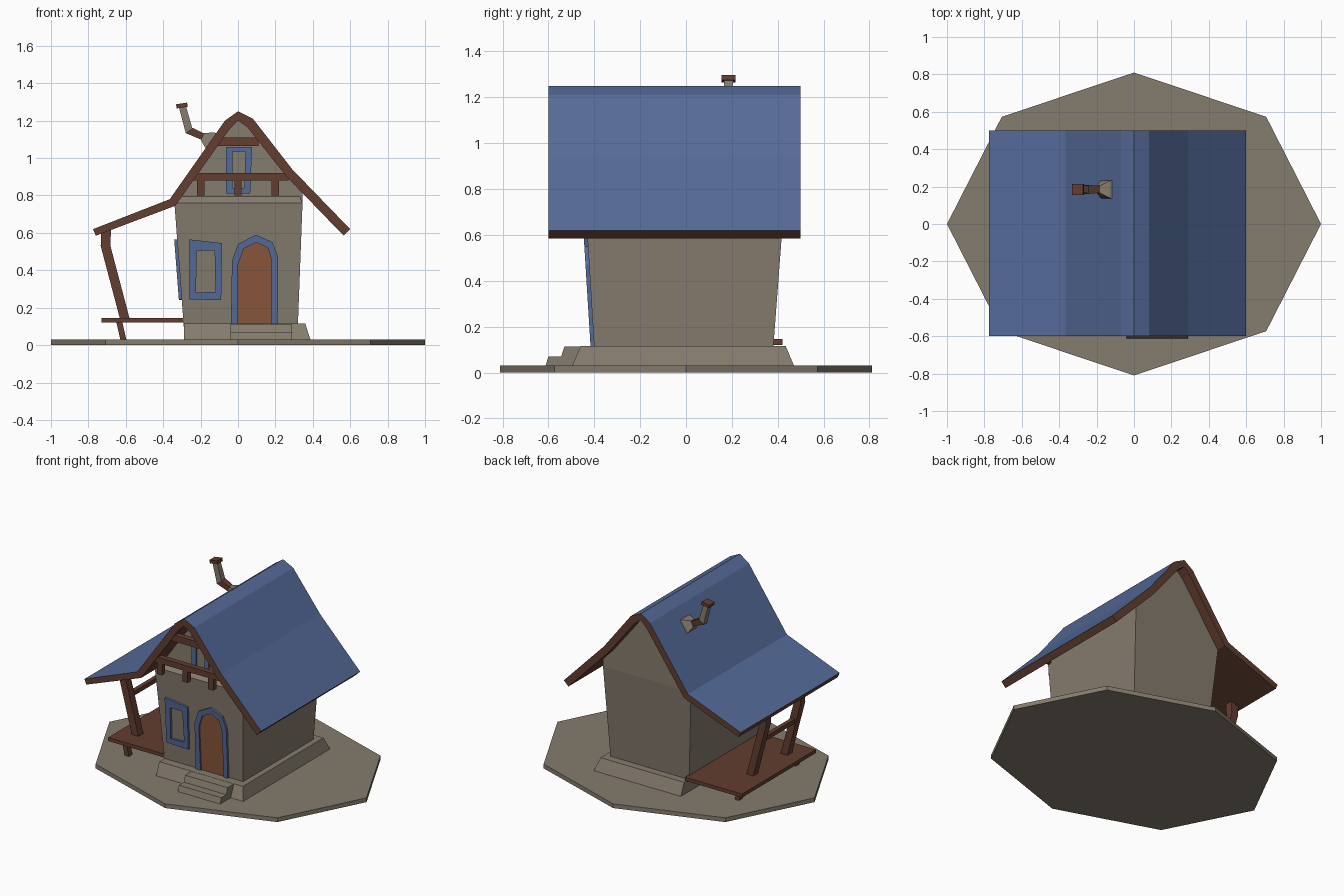
import bpy, bmesh, math
from mathutils import Vector

cube = bpy.data.objects.get("Cube")
if cube:
    bpy.data.objects.remove(cube, do_unlink=True)


def material(name, rgb):
    m = bpy.data.materials.new(name)
    m.use_nodes = True
    m.diffuse_color = (*rgb, 1)
    m.node_tree.nodes["Principled BSDF"].inputs["Base Color"].default_value = (*rgb, 1)
    return m


STONE = material("stone grey", (0.235, 0.20, 0.153))
BLUE = material("slate blue", (0.09, 0.147, 0.32))
WOOD = material("dark wood", (0.122, 0.048, 0.03))
DOOR = material("door brown", (0.26, 0.10, 0.046))


def build(name, verts, faces, *mats):
    bm = bmesh.new()
    vs = [bm.verts.new(v) for v in verts]
    for f in faces:
        bm.faces.new([vs[i] for i in f])
    bmesh.ops.recalc_face_normals(bm, faces=bm.faces)
    me = bpy.data.meshes.new(name)
    bm.to_mesh(me)
    bm.free()
    for m in mats:
        me.materials.append(m)
    ob = bpy.data.objects.new(name, me)
    bpy.context.collection.objects.link(ob)
    return ob


def loft(name, rings, mat):
    """Closed solid through rings of equal point count."""
    n = len(rings[0])
    verts = [p for r in rings for p in r]
    faces = [list(range(n)), list(range(len(verts) - n, len(verts)))]
    for k in range(len(rings) - 1):
        for i in range(n):
            j = (i + 1) % n
            faces.append([k * n + i, k * n + j, k * n + n + j, k * n + n + i])
    return build(name, verts, faces, mat)


def rect(x0, x1, y0, y1, z):
    return [(x0, y0, z), (x1, y0, z), (x1, y1, z), (x0, y1, z)]


def box(name, x0, x1, y0, y1, z0, z1, mat):
    return loft(name, [rect(x0, x1, y0, y1, z0), rect(x0, x1, y0, y1, z1)], mat)


def prism(name, pts, y0, y1, mat):
    return loft(name, [[(x, y, z) for x, z in pts] for y in (y0, y1)], mat)


# Wall surfaces: (across, height, outward distance) to a point
def front_wall(u, v, d):
    return (u, -0.40 - (v - 0.11) * 0.062 - d, v)


def side_wall(u, v, d):
    return (-0.29 - (v - 0.11) * 0.077 - d, u, v)


def gable_wall(u, v, d):
    return (u, -0.41 - d, v)


def frame(name, outer, inner, wall, closed=True, depth=0.016):
    n = len(outer)
    verts = [wall(u, v, d) for d in (depth, -0.01) for loop in (outer, inner) for u, v in loop]
    faces = []
    for i in range(n if closed else n - 1):
        j = (i + 1) % n
        for a, b in ((0, n), (n, 3 * n), (3 * n, 2 * n), (2 * n, 0)):
            faces.append([a + i, a + j, b + j, b + i])
    if not closed:
        faces += [[e, n + e, 3 * n + e, 2 * n + e] for e in (0, n - 1)]
    return build(name, verts, faces, BLUE)


# Ground slab, foundation and steps
ring = [(math.cos(i * math.pi / 4), 0.81 * math.sin(i * math.pi / 4)) for i in range(8)]
loft("ground_slab", [[(x, y, z) for x, y in ring] for z in (0, 0.03)], STONE)
loft("foundation", [rect(-0.29, 0.39, -0.50, 0.475, 0.02),
                    rect(-0.29, 0.36, -0.46, 0.435, 0.115)], STONE)
loft("lower_step", [rect(-0.04, 0.29, -0.615, -0.45, 0.02),
                    rect(-0.04, 0.29, -0.60, -0.45, 0.07)], STONE)
loft("upper_step", [rect(-0.04, 0.29, -0.56, -0.42, 0.02),
                    rect(-0.04, 0.29, -0.53, -0.42, 0.114)], STONE)

# House walls, flaring upward, with a ledge under the gable
loft("walls", [rect(-0.29, 0.32, -0.40, 0.38, 0.10),
               rect(-0.34, 0.345, -0.44, 0.43, 0.76)], STONE)
loft("gable_ledge", [rect(-0.335, 0.345, -0.44, 0.42, 0.76),
                     rect(-0.32, 0.33, -0.41, 0.42, 0.795)], STONE)
prism("gable", [(-0.34, 0.76), (0.345, 0.76), (0.345, 0.83), (0.275, 0.92),
                (0.06, 1.18), (0, 1.22), (-0.06, 1.17)], -0.41, 0.43, STONE)

# Roof: blue on the upper faces, wood on edges and underside
outer = [(-0.775, 0.62), (-0.365, 0.78), (-0.07, 1.20), (0, 1.25),
         (0.08, 1.21), (0.29, 0.94), (0.60, 0.62)]
inner = [(-0.76, 0.585), (-0.335, 0.745), (-0.045, 1.155), (0, 1.2),
         (0.05, 1.165), (0.26, 0.90), (0.565, 0.585)]
n = len(outer)
verts = [(x, y, z) for y in (-0.6, 0.5) for x, z in outer + inner]
faces = []
for i in range(n - 1):
    for s in (0, n):
        faces.append([s + i, s + i + 1, s + i + 1 + 2 * n, s + i + 2 * n])
    for s in (0, 2 * n):
        faces.append([s + i, s + i + 1, s + n + i + 1, s + n + i])
faces += [[e, n + e, 3 * n + e, 2 * n + e] for e in (0, n - 1)]
roof = build("roof", verts, faces, WOOD, BLUE)
for p in roof.data.polygons:
    p.material_index = 1 if p.normal.z > 0.2 else 0

# Gable timbers between the front rafters
box("gable_beam", -0.26, 0.27, -0.59, -0.55, 0.88, 0.92, WOOD)
box("collar_beam", -0.11, 0.11, -0.59, -0.55, 1.065, 1.11, WOOD)
for i, x in enumerate((-0.2, 0, 0.2)):
    box(f"gable_stud_{i + 1}", x - 0.02, x + 0.02, -0.588, -0.552, 0.80, 0.885, WOOD)

# Windows
frame("front_window_frame", [(-0.26, 0.565), (-0.085, 0.545), (-0.09, 0.24), (-0.26, 0.245)],
      [(-0.22, 0.505), (-0.125, 0.505), (-0.12, 0.285), (-0.225, 0.28)], front_wall)
frame("side_window_frame", [(-0.31, 0.565), (-0.13, 0.555), (-0.13, 0.24), (-0.31, 0.245)],
      [(-0.27, 0.505), (-0.17, 0.505), (-0.17, 0.285), (-0.27, 0.28)], side_wall)
frame("gable_window_frame", [(-0.065, 1.06), (0.075, 1.06), (0.065, 0.81), (-0.065, 0.81)],
      [(-0.03, 1.035), (0.04, 1.035), (0.035, 0.84), (-0.03, 0.84)], gable_wall)

# Door and arched surround
arch_out = [(-0.038, 0.115), (-0.032, 0.45), (0.0, 0.54), (0.095, 0.59),
            (0.185, 0.55), (0.215, 0.47), (0.212, 0.115)]
arch_in = [(0.0, 0.115), (0.0, 0.43), (0.03, 0.515), (0.1, 0.55),
           (0.16, 0.52), (0.18, 0.45), (0.18, 0.115)]
frame("door_frame", arch_out, arch_in, front_wall, closed=False)
loft("door", [[front_wall(u, v, d) for u, v in arch_in] for d in (-0.01, 0.005)], DOOR)

# Porch: deck, bent posts, rail and feet
box("porch_deck", -0.73, -0.285, -0.40, 0.42, 0.12, 0.145, WOOD)
for side, y in (("front", -0.25), ("back", 0.13)):
    loft(f"{side}_porch_post", [rect(x - 0.026, x + 0.026, y - 0.027, y + 0.027, z)
                                for x, z in ((-0.605, 0.14), (-0.708, 0.53), (-0.705, 0.62))], WOOD)
box("porch_rail", -0.69, -0.66, -0.25, 0.13, 0.385, 0.415, WOOD)
for side, y in (("front", -0.34), ("back", 0.29)):
    loft(f"{side}_porch_foot", [rect(x - 0.016, x + 0.016, y - 0.02, y + 0.02, z)
                                for x, z in ((-0.612, 0.025), (-0.635, 0.125))], WOOD)


# Crooked stove pipe
def section(x, z, half, tilt, y=0.185):
    a = Vector((math.cos(tilt), 0, math.sin(tilt))) * half
    b = Vector((0, half, 0))
    c = Vector((x, y, z))
    return [c - a - b, c + a - b, c + a + b, c - a + b]


loft("pipe_base", [section(-0.125, 1.08, 0.055, 1.0), section(-0.155, 1.10, 0.045, 1.0),
                   section(-0.19, 1.115, 0.02, 1.1)], STONE)
loft("pipe_elbow", [section(-0.185, 1.113, 0.018, 1.1), section(-0.262, 1.148, 0.024, 0.6)], WOOD)
loft("pipe_stack", [section(-0.26, 1.14, 0.021, 0.5), section(-0.298, 1.278, 0.019, 0.2)], STONE)
loft("pipe_cap", [section(-0.298, 1.27, 0.03, 0.15), section(-0.302, 1.292, 0.03, 0.15)], WOOD)
